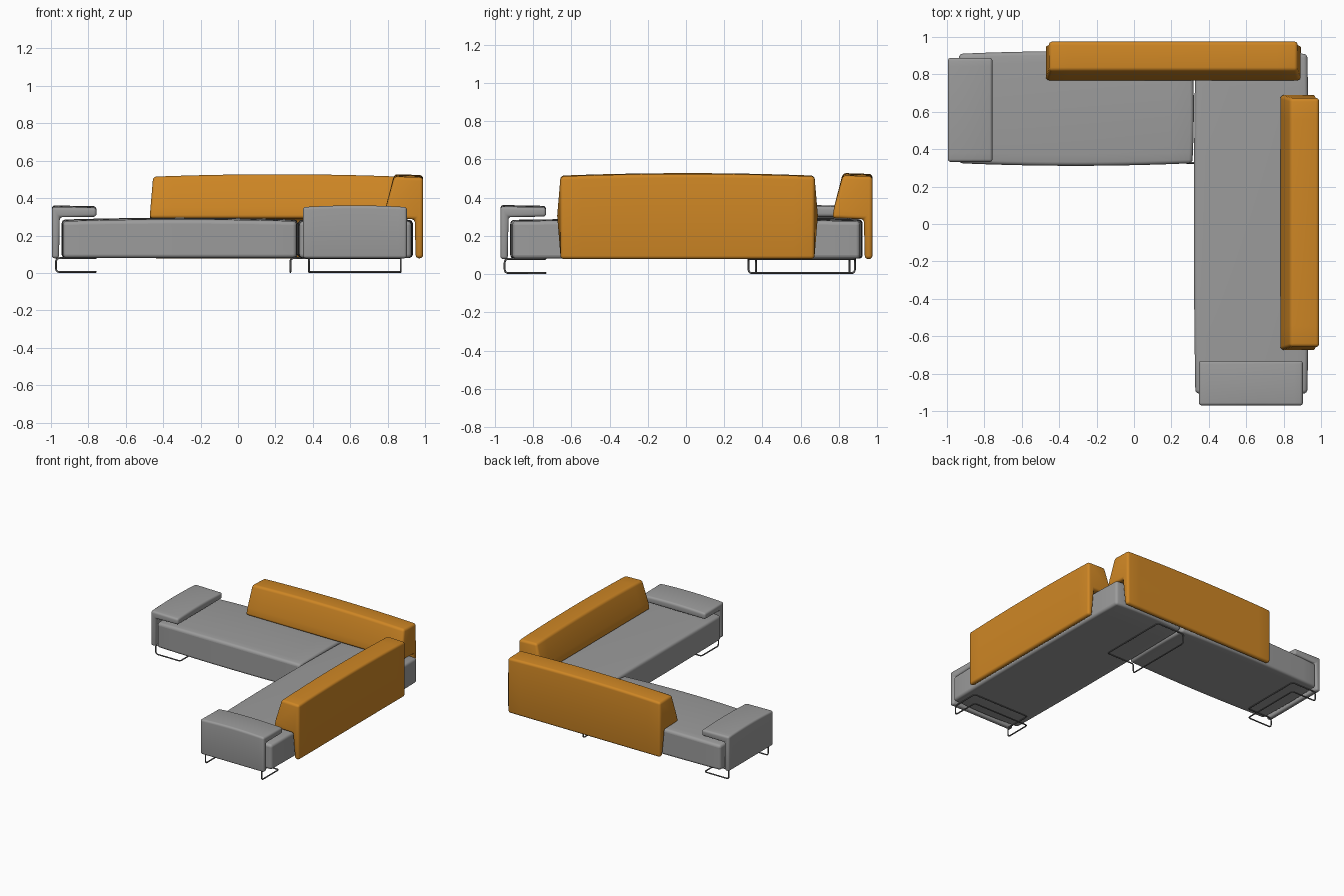
import bpy
import bmesh
from math import pi
from mathutils import Vector, Matrix

cube = bpy.data.objects.get("Cube")
if cube:
    bpy.data.objects.remove(cube, do_unlink=True)


def material(name, rgb):
    m = bpy.data.materials.new(name)
    m.use_nodes = True
    color = (*rgb, 1)
    m.diffuse_color = color
    m.node_tree.nodes["Principled BSDF"].inputs["Base Color"].default_value = color
    return m


GREY = material("grey fabric", (0.33, 0.33, 0.33))
ORANGE = material("orange fabric", (0.62, 0.24, 0.018))
METAL = material("dark metal", (0.12, 0.12, 0.12))


def finish(bm, name, mat):
    bmesh.ops.recalc_face_normals(bm, faces=bm.faces)
    mesh = bpy.data.meshes.new(name)
    bm.to_mesh(mesh)
    bm.free()
    mesh.materials.append(mat)
    obj = bpy.data.objects.new(name, mesh)
    bpy.context.collection.objects.link(obj)
    bpy.ops.object.select_all(action="DESELECT")
    obj.select_set(True)
    bpy.context.view_layer.objects.active = obj
    bpy.ops.object.shade_smooth_by_angle(angle=0.7)
    return obj


def round_edges(bm, radius):
    sharp = [e for e in bm.edges if e.calc_face_angle(0) > 0.6]
    bmesh.ops.bevel(bm, geom=sharp, offset=radius, segments=4, profile=0.5,
                    affect="EDGES", clamp_overlap=True)


def seat(name, low, high, crown):
    """Upholstered block with gently swollen sides and a crowned top."""
    low, high = Vector(low), Vector(high)
    center, half = (low + high) / 2, (high - low) / 2
    bm = bmesh.new()
    bmesh.ops.create_cube(bm, size=2)
    bmesh.ops.subdivide_edges(bm, edges=bm.edges[:], cuts=9, use_grid_fill=True)
    bmesh.ops.scale(bm, vec=half, verts=bm.verts)
    round_edges(bm, 0.022)
    for v in bm.verts:
        u = [v.co[i] / half[i] for i in range(3)]
        dome = [1 - t * t for t in u]
        v.co.x += 0.008 * u[0] * dome[1]
        v.co.y += 0.014 * u[1] * dome[0]
        v.co.z += crown * max(u[2], 0) * (dome[0] + dome[1]) / 2
    bmesh.ops.translate(bm, vec=center, verts=bm.verts)
    return finish(bm, name, GREY)


def frame(origin, turn):
    """Local x runs along a side, local y points inward."""
    return Matrix.Translation(origin) @ Matrix.Rotation(turn, 4, "Z")


def hook(name, profile, half, place, mat, radius, crown, pinch):
    """Hanging pad: an L profile swept sideways, swollen on top and at the ends."""
    bm = bmesh.new()
    steps = 12
    rings = [[bm.verts.new((half * (2 * i / steps - 1), y, z)) for y, z in profile]
             for i in range(steps + 1)]
    n = len(profile)
    for a, b in zip(rings, rings[1:]):
        for j in range(n):
            k = (j + 1) % n
            bm.faces.new((a[j], a[k], b[k], b[j]))
    bm.faces.new(rings[0])
    bm.faces.new(rings[-1][::-1])
    bmesh.ops.recalc_face_normals(bm, faces=bm.faces)
    round_edges(bm, radius)
    top = max(z for _, z in profile)
    for v in bm.verts:
        dome = 1 - (v.co.x / half) ** 2
        v.co.x *= 1 - pinch * abs(v.co.z - 0.3) / 0.2
        if v.co.z > 0.3:
            v.co.z += crown * dome * (v.co.z - 0.3) / (top - 0.3)
    bm.transform(place)
    return finish(bm, name, mat)


def wire(name, points, place):
    """Closed bent rod with rounded corners."""
    pts = [place @ Vector(p) for p in points]
    path = []
    for i, p in enumerate(pts):
        a = p + (pts[i - 1] - p).normalized() * 0.02
        b = p + (pts[(i + 1) % len(pts)] - p).normalized() * 0.02
        for t in (0, 0.25, 0.5, 0.75, 1):
            path.append(a * (1 - t) ** 2 + p * 2 * t * (1 - t) + b * t * t)
    curve = bpy.data.curves.new(name, "CURVE")
    curve.dimensions = "3D"
    curve.bevel_depth = 0.005
    curve.bevel_resolution = 2
    spline = curve.splines.new("POLY")
    spline.points.add(len(path) - 1)
    for sp, co in zip(spline.points, path):
        sp.co = (*co, 1)
    spline.use_cyclic_u = True
    curve.materials.append(METAL)
    obj = bpy.data.objects.new(name, curve)
    bpy.context.collection.objects.link(obj)


# Seats
seat("wide_seat", (-0.935, 0.325, 0.08), (0.312, 0.91, 0.275), 0.02)
seat("long_seat", (0.328, -0.905, 0.08), (0.927, 0.908, 0.275), 0.016)

# Backrests hooked over the outer edges
back = [(0, 0.078), (0.04, 0.078), (0.045, 0.287), (0.21, 0.292),
        (0.2, 0.35), (0.155, 0.515), (0, 0.51)]
hook("rear_backrest", back, 0.682, frame((0.21, 0.975, 0), pi), ORANGE, 0.018, 0.013, 0.025)
hook("side_backrest", back, 0.682, frame((0.99, 0.008, 0), pi / 2), ORANGE, 0.018, 0.013, 0.025)

# Armrests and the sled legs under them
arm = [(0, 0.078), (0.038, 0.078), (0.042, 0.298), (0.238, 0.3), (0.238, 0.348), (0, 0.352)]
low, high = 0.005, 0.079
for side, place in (("right", frame((-0.995, 0.61, 0), -pi / 2)),
                    ("front", frame((0.625, -0.97, 0), 0))):
    hook(side + "_armrest", arm, 0.278, place, GREY, 0.015, 0.009, 0)
    a, b, w = 0.022, 0.235, 0.245
    wire(side + "_leg", [(-w, b, high), (-w, a, high), (-w, a, low), (-w, b, low),
                         (w, b, low), (w, a, low), (w, a, high), (w, b, high)], place)

# Upright leg frame where the seats meet
w = 0.278
wire("middle_leg", [(-w, 0.24, high), (-w, 0, high), (-w, 0, low),
                    (w, 0, low), (w, 0, high), (w, 0.24, high)],
     frame((0.28, 0.605, 0), -pi / 2))
